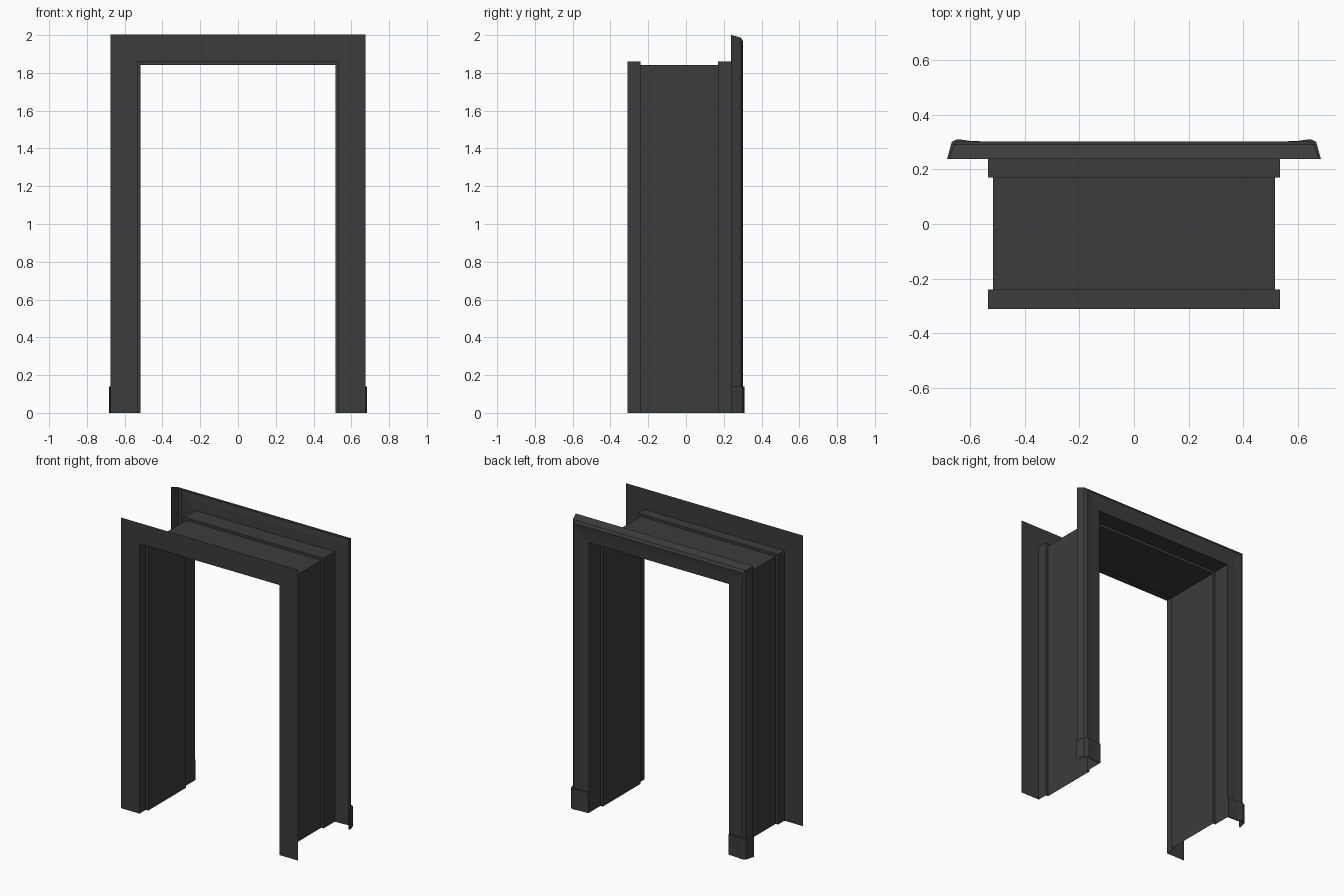
import bpy

if "Cube" in bpy.data.objects:
    bpy.data.objects.remove(bpy.data.objects["Cube"])

W, H = 0.533, 1.86      # half width and height of the opening
PLINTH_TOP = 0.14

grey = bpy.data.materials.new("dark_grey")
grey.diffuse_color = (0.045, 0.045, 0.045, 1)
grey.use_nodes = True
grey.node_tree.nodes["Principled BSDF"].inputs["Base Color"].default_value = grey.diffuse_color


def make_object(name, verts, faces):
    mesh = bpy.data.meshes.new(name)
    mesh.from_pydata(verts, [], faces)
    mesh.materials.append(grey)
    obj = bpy.data.objects.new(name, mesh)
    bpy.context.collection.objects.link(obj)
    return obj


def sweep_frame(name, profile):
    """Sweep (outward offset, y) points up, over and down with mitred corners."""
    verts, faces = [], []
    for d, y in profile:
        verts += [(-W - d, y, 0), (-W - d, y, H + d), (W + d, y, H + d), (W + d, y, 0)]
    for i in range(len(profile) - 1):
        for k in range(3):
            a, b = 4 * i + k, 4 * i + 4 + k
            faces.append((a, b, b + 1, a + 1))
    return make_object(name, verts, faces)


# Flat front casing sheet
sweep_frame("front_casing", [(0.142, -0.31), (0, -0.31)])

# Stepped lining through the wall
sweep_frame("jamb_lining", [(0, -0.31), (0, -0.24), (-0.018, -0.24),
                            (-0.018, 0.17), (0, 0.17), (0, 0.292)])

# Moulded back casing, hollow behind
casing = [(0, 0.292), (0.066, 0.295), (0.108, 0.301), (0.126, 0.291), (0.142, 0.237)]
sweep_frame("back_casing", casing)

# Plinth blocks wrapping the casing feet, with a thin top ledge
plinth = [(0, 0.301), (0.068, 0.304), (0.112, 0.31), (0.133, 0.3), (0.15, 0.237)]
n = len(plinth)
verts = [(-W - d, y, 0) for d, y in plinth]
verts += [(-W - d, y, PLINTH_TOP) for d, y in plinth]
verts += [(-W - d, y, PLINTH_TOP) for d, y in casing]
faces = []
for i in range(n - 1):
    for row in (0, n):
        a, b = row + i, row + n + i
        faces.append((a, a + 1, b + 1, b))
# inner edge return
verts.append((-W, casing[0][1], 0))
faces.append((3 * n, 0, n, 2 * n))
blocks = make_object("plinth_blocks", verts, faces)
mirror = blocks.modifiers.new("mirror", 'MIRROR')
mirror.use_axis = (True, False, False)
mirror.use_mirror_merge = False
